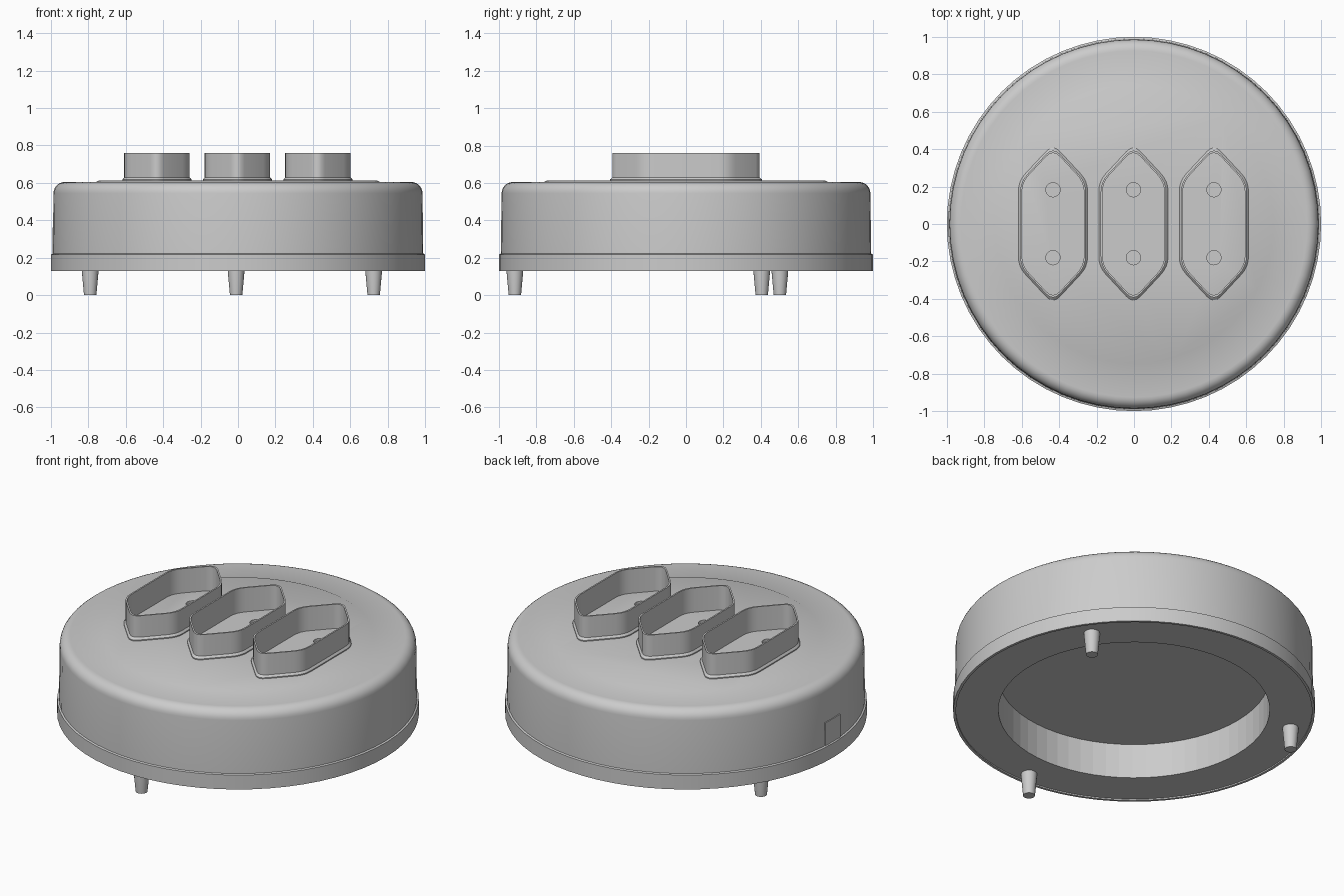
import bpy, bmesh
from math import sin, cos, pi
from mathutils import Vector, Matrix

if "Cube" in bpy.data.objects:
    bpy.data.objects.remove(bpy.data.objects["Cube"])


def skin(name, rings, loop=False, location=(0, 0, 0), angle=35):
    """Bridge equal rings of points; cap both ends, or close into a loop."""
    bm = bmesh.new()
    vs = [[bm.verts.new(p) for p in ring] for ring in rings]
    n = len(vs[0])
    pairs = list(zip(vs, vs[1:] + vs[:1])) if loop else list(zip(vs, vs[1:]))
    for a, b in pairs:
        for i in range(n):
            j = (i + 1) % n
            bm.faces.new((a[i], a[j], b[j], b[i]))
    if not loop:
        bm.faces.new(vs[0][::-1])
        bm.faces.new(vs[-1])
    bmesh.ops.recalc_face_normals(bm, faces=bm.faces)
    me = bpy.data.meshes.new(name)
    bm.to_mesh(me)
    bm.free()
    ob = bpy.data.objects.new(name, me)
    ob.location = location
    bpy.context.collection.objects.link(ob)
    smooth(ob, angle)
    return ob


def smooth(ob, angle=35):
    bpy.ops.object.select_all(action='DESELECT')
    ob.select_set(True)
    bpy.context.view_layer.objects.active = ob
    bpy.ops.object.shade_smooth_by_angle(angle=angle * pi / 180)


def circle(r, z, n):
    return [(r * cos(2 * pi * i / n), r * sin(2 * pi * i / n), z) for i in range(n)]


def lathe(name, profile, n=64, location=(0, 0, 0)):
    return skin(name, [circle(r, z, n) for r, z in profile], location=location)


def socket_outline(o, z, d=0.055, steps=4):
    """Long hexagon with rounded corners, grown outward by o."""
    w, s, h = 0.175 + o, 0.225 + o * 0.4, 0.413 + o * 1.45
    c = [Vector(p) for p in ((w, -s), (w, s), (0, h), (-w, s), (-w, -s), (0, -h))]
    pts = []
    for i, p in enumerate(c):
        a = p + (c[i - 1] - p).normalized() * d
        b = p + (c[(i + 1) % 6] - p).normalized() * d
        for k in range(steps + 1):
            t = k / steps
            q = a * (1 - t) ** 2 + p * 2 * t * (1 - t) + b * t * t
            pts.append((q.x, q.y, z))
    return pts


# housing: recessed underside, base lip, rounded shoulder, raised top plate
R = 0.06
shoulder = [(0.926 + R * cos(a * pi / 12), 0.545 + R * sin(a * pi / 12)) for a in range(7)]
profile = [(0.75, 0.35), (0.75, 0.138), (0.985, 0.138), (0.985, 0.13), (1.0, 0.13),
           (1.0, 0.218), (0.99, 0.222)] + shoulder + [(0.76, 0.605), (0.745, 0.612)]
housing = lathe("housing", profile)

# pin holes cut into the floor of each socket
SOCKETS = (-0.433, -0.003, 0.427)
for x in SOCKETS:
    for y in (-0.18, 0.183):
        cutter = lathe("hole_cutter", [(0.038, 0.5), (0.038, 0.7)], 24, (x, y, 0))
        cutter.hide_render = True
        mod = housing.modifiers.new("hole", 'BOOLEAN')
        mod.operation, mod.solver, mod.object = 'DIFFERENCE', 'EXACT', cutter
        bpy.context.view_layer.objects.active = housing
        bpy.ops.object.modifier_apply(modifier=mod.name)
        bpy.data.objects.remove(cutter)
smooth(housing)

# flat facets on the wall of the underside recess
for f in housing.data.polygons:
    if f.center.xy.length < 0.76 and f.center.z < 0.34:
        f.use_smooth = False

# thin open socket walls, each with a small skirt
wall = [(0.010, 0.608), (0.010, 0.618), (0.0, 0.63), (0.0, 0.76),
        (-0.009, 0.76), (-0.009, 0.608)]
for i, x in enumerate(SOCKETS):
    skin(f"socket_wall_{i + 1}", [socket_outline(o, z) for o, z in wall],
         loop=True, location=(x, 0, 0))

# three tapered feet
for i, (x, y) in enumerate(((-0.01, -0.915), (-0.79, 0.405), (0.725, 0.502))):
    lathe(f"foot_{i + 1}", [(0.033, 0.0), (0.044, 0.12), (0.044, 0.142)], 20, (x, y, 0))

# light panel at the cable entry on the left side
bm = bmesh.new()
bmesh.ops.create_cube(bm, size=1, matrix=Matrix.Translation((-0.967, 0, 0.292))
                      @ Matrix.Diagonal((0.05, 0.14, 0.14, 1)))
me = bpy.data.meshes.new("cable_panel")
bm.to_mesh(me)
bm.free()
mat = bpy.data.materials.new("light_panel")
mat.diffuse_color = (0.95, 0.95, 0.95, 1)
mat.use_nodes = True
mat.node_tree.nodes["Principled BSDF"].inputs["Base Color"].default_value = mat.diffuse_color
me.materials.append(mat)
bpy.context.collection.objects.link(bpy.data.objects.new("cable_panel", me))
